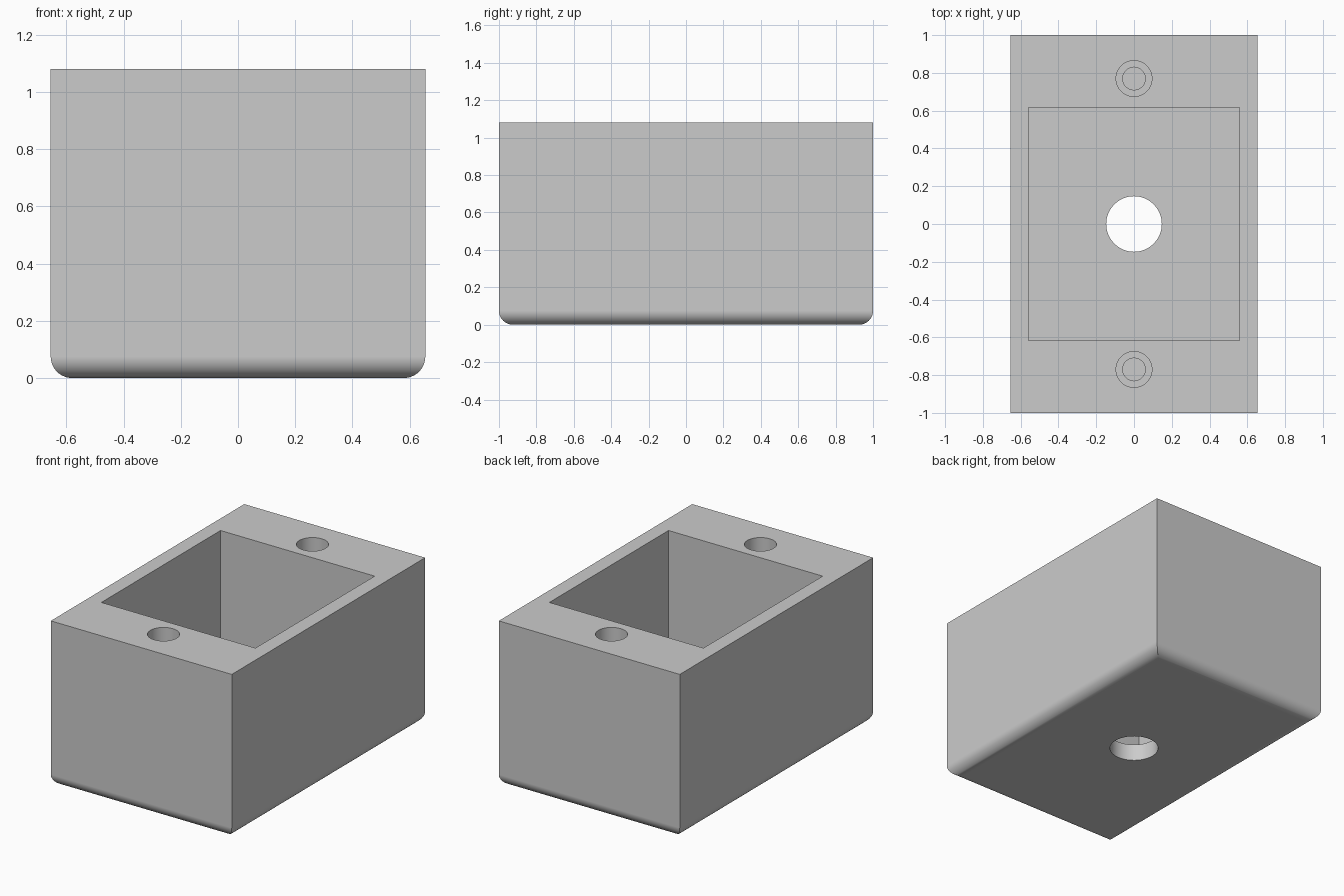
import bpy
import bmesh
import math
from mathutils import Matrix

if "Cube" in bpy.data.objects:
    bpy.data.objects.remove(bpy.data.objects["Cube"], do_unlink=True)

WIDTH, LENGTH, HEIGHT = 1.31, 2.0, 1.08
FLOOR = 0.11
ROUND = 0.075

grey = bpy.data.materials.new("light grey")
grey.use_nodes = True
grey.diffuse_color = (0.6, 0.6, 0.6, 1)
grey.node_tree.nodes["Principled BSDF"].inputs["Base Color"].default_value = (0.6, 0.6, 0.6, 1)


def make_object(name, bm):
    mesh = bpy.data.meshes.new(name)
    bm.to_mesh(mesh)
    bm.free()
    mesh.materials.append(grey)
    obj = bpy.data.objects.new(name, mesh)
    bpy.context.collection.objects.link(obj)
    return obj


def block(name, size, bottom, bottom_round=0):
    bm = bmesh.new()
    place = Matrix.Translation((0, 0, bottom + size[2] / 2)) @ Matrix.Diagonal((*size, 1))
    bmesh.ops.create_cube(bm, size=1, matrix=place)
    if bottom_round:
        edges = [e for e in bm.edges if all(v.co.z < bottom + 0.01 for v in e.verts)]
        bmesh.ops.bevel(bm, geom=edges, offset=bottom_round, segments=10,
                        profile=0.5, affect='EDGES')
    return make_object(name, bm)


def cylinder(name, radius, y, bottom, top):
    bm = bmesh.new()
    bmesh.ops.create_cone(bm, cap_ends=True, segments=64, radius1=radius, radius2=radius,
                          depth=top - bottom,
                          matrix=Matrix.Translation((0, y, (bottom + top) / 2)))
    return make_object(name, bm)


# Box with rounded underside edges
housing = block("housing", (WIDTH, LENGTH, HEIGHT), 0, ROUND)

# Open cavity, floor hole and two stepped screw holes
cutters = [
    block("cavity_cutter", (1.116, 1.232, HEIGHT), FLOOR),
    cylinder("floor_hole_cutter", 0.147, 0, -0.2, FLOOR + 0.2),
]
for side, y in (("front", -0.77), ("back", 0.77)):
    cutters.append(cylinder(side + "_screw_hole_cutter", 0.095, y, HEIGHT - 0.3, HEIGHT + 0.2))
    cutters.append(cylinder(side + "_pilot_hole_cutter", 0.06, y, HEIGHT - 0.6, HEIGHT + 0.1))

bpy.ops.object.select_all(action='DESELECT')
housing.select_set(True)
bpy.context.view_layer.objects.active = housing
for cutter in cutters:
    cutter.hide_render = True
    cut = housing.modifiers.new(cutter.name, 'BOOLEAN')
    cut.operation = 'DIFFERENCE'
    cut.solver = 'EXACT'
    cut.object = cutter
    bpy.ops.object.modifier_apply(modifier=cut.name)
    bpy.data.objects.remove(cutter, do_unlink=True)

# Smooth rounds, crisp corners and flat walls
bpy.ops.object.shade_smooth_by_angle(angle=math.radians(30))
weighted = housing.modifiers.new("flat_walls", 'WEIGHTED_NORMAL')
weighted.keep_sharp = True
